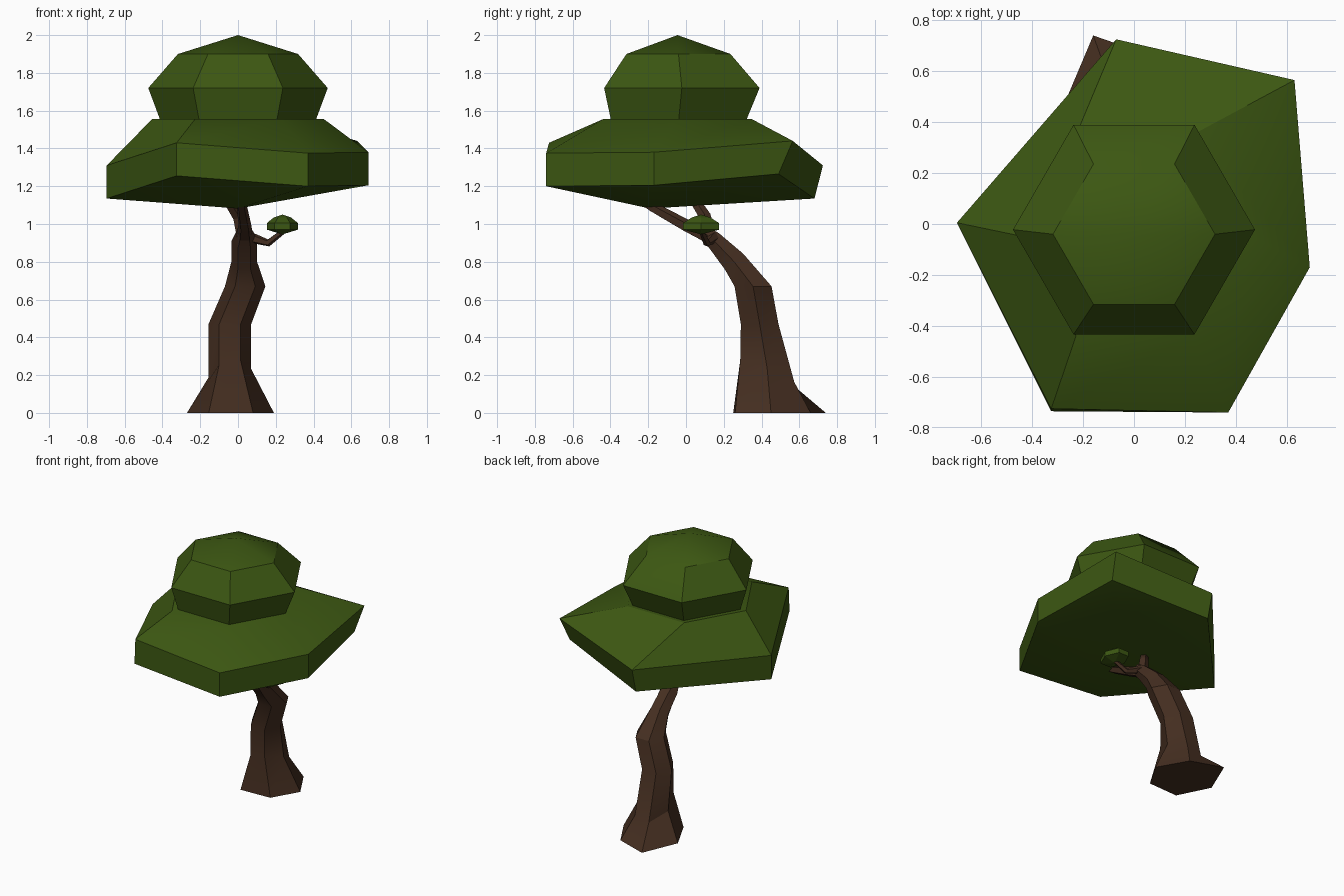
import bpy, math
from mathutils import Vector

if "Cube" in bpy.data.objects:
    bpy.data.objects.remove(bpy.data.objects["Cube"])


def material(name, rgb):
    m = bpy.data.materials.new(name)
    m.diffuse_color = (*rgb, 1)
    m.use_nodes = True
    m.node_tree.nodes["Principled BSDF"].inputs["Base Color"].default_value = m.diffuse_color
    return m


LEAF = material("leaf_green", (0.045, 0.095, 0.006))
BARK = material("bark_brown", (0.06, 0.028, 0.015))


def hexagon(cx, cy, cz, rx, ry, sx=0, sy=0):
    """Six points around a centre; sx, sy tilt the ring."""
    pts = []
    for i in range(6):
        a = i * math.pi / 3
        dx, dy = rx * math.cos(a), ry * math.sin(a)
        pts.append((cx + dx, cy + dy, cz + sx * dx + sy * dy))
    return pts


def loft(name, rings, mat, bottom=None, top=None, smooth=None):
    """Skin rings together; close ends with a tip point or a flat cap."""
    n = len(rings[0])
    verts = [p for r in rings for p in r]
    faces = []
    for k in range(len(rings) - 1):
        for i in range(n):
            j = (i + 1) % n
            faces.append((k * n + i, k * n + j, (k + 1) * n + j, (k + 1) * n + i))
    last = (len(rings) - 1) * n
    if bottom:
        verts.append(bottom)
        b = len(verts) - 1
        faces += [(b, (i + 1) % n, i) for i in range(n)]
    else:
        faces.append(tuple(reversed(range(n))))
    if top:
        verts.append(top)
        t = len(verts) - 1
        faces += [(t, last + i, last + (i + 1) % n) for i in range(n)]
    else:
        faces.append(tuple(range(last, last + n)))
    me = bpy.data.meshes.new(name)
    me.from_pydata(verts, [], faces)
    me.materials.append(mat)
    ob = bpy.data.objects.new(name, me)
    bpy.context.collection.objects.link(ob)
    if smooth:
        bpy.ops.object.select_all(action='DESELECT')
        ob.select_set(True)
        bpy.context.view_layer.objects.active = ob
        bpy.ops.object.shade_smooth_by_angle(angle=math.radians(smooth))
    return ob


def branch(name, path, sides=5):
    """Tapered tube along (x, y, z, radius) points."""
    pts = [Vector(p[:3]) for p in path]
    rings = []
    for i, p in enumerate(pts):
        d = (pts[min(i + 1, len(pts) - 1)] - pts[max(i - 1, 0)]).normalized()
        u = d.cross(Vector((0.3, 0.5, 0.8))).normalized()
        v = d.cross(u)
        angles = [2 * math.pi * k / sides for k in range(sides)]
        rings.append([tuple(p + path[i][3] * (u * math.cos(a) + v * math.sin(a)))
                      for a in angles])
    return loft(name, rings, BARK)


# Leaning trunk with a flared irregular foot
foot = [(0.19, 0.45, 0), (0.07, 0.66, 0), (-0.16, 0.74, 0),
        (-0.27, 0.48, 0), (-0.155, 0.25, 0), (0.08, 0.26, 0)]
loft("trunk", [
    foot,
    hexagon(-0.043, 0.43, 0.21, 0.113, 0.165, 0.2, -0.4),
    hexagon(-0.043, 0.39, 0.47, 0.113, 0.115),
    hexagon(0.038, 0.355, 0.67, 0.107, 0.113),
    hexagon(0.033, 0.255, 0.80, 0.068, 0.055, 0, 0.9),
    hexagon(0.033, 0.150, 0.91, 0.068, 0.027, 0, 1.8),
    hexagon(0.036, 0.090, 0.96, 0.045, 0.022, 0, 1.6),
], BARK, smooth=30)

# Forked limbs and the side twig
branch("front_limb", [(0.036, 0.13, 0.93, 0.045), (0.036, 0.0, 0.99, 0.035),
                      (0.02, -0.18, 1.09, 0.028), (0.015, -0.24, 1.13, 0.026)])
branch("back_limb", [(0.025, 0.12, 0.94, 0.04), (0.0, 0.10, 1.04, 0.033),
                     (-0.045, 0.055, 1.11, 0.028), (-0.07, 0.03, 1.16, 0.026)])
branch("side_twig", [(0.06, 0.15, 0.93, 0.03), (0.16, 0.11, 0.90, 0.02),
                     (0.25, 0.08, 0.97, 0.014)])

# Small leaf tuft on the twig
loft("leaf_tuft", [
    hexagon(0.235, 0.08, 0.97, 0.082, 0.11),
    hexagon(0.235, 0.08, 1.005, 0.082, 0.11),
    hexagon(0.235, 0.08, 1.035, 0.045, 0.055),
], LEAF, bottom=(0.235, 0.08, 0.945), top=(0.235, 0.08, 1.05))

# Wide uneven lower canopy
rim = [(0.69, -0.17, 1.38), (0.63, 0.565, 1.44), (-0.07, 0.725, 1.31),
       (-0.695, 0.005, 1.31), (-0.325, -0.725, 1.43), (0.37, -0.74, 1.375)]
drop = [(0, 0), (-0.03, -0.075), (0, -0.045), (0, 0), (0, -0.01), (0, 0)]
under = [(x + dx, y + dy, z - 0.175) for (x, y, z), (dx, dy) in zip(rim, drop)]
loft("lower_canopy", [under, rim, hexagon(0, -0.045, 1.555, 0.455, 0.455)],
     LEAF, bottom=(0.0, -0.19, 1.082), smooth=30)

# Domed upper canopy
loft("upper_canopy", [
    hexagon(0, -0.04, 1.54, 0.408, 0.41),
    hexagon(0, -0.022, 1.72, 0.475, 0.475),
    hexagon(0, -0.04, 1.90, 0.318, 0.318),
], LEAF, top=(0, -0.045, 2.0), smooth=30)
